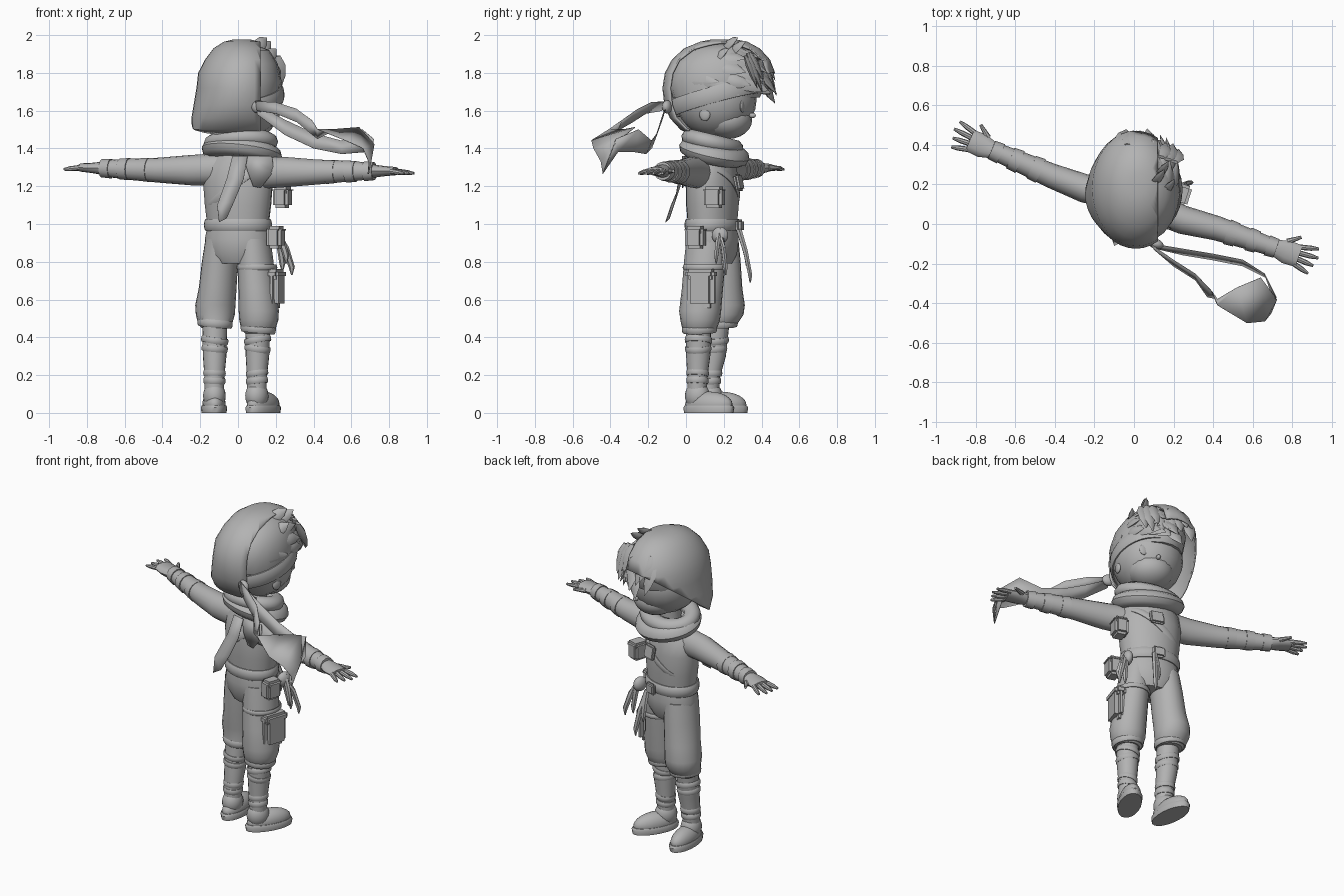
import bpy, bmesh, math, random
from mathutils import Vector, Matrix

if "Cube" in bpy.data.objects:
    bpy.data.objects.remove(bpy.data.objects["Cube"])

random.seed(4)
TURN = math.radians(-18)  # body turned about z
grey = bpy.data.materials.new("plain_grey")
grey.diffuse_color = (0.45, 0.45, 0.45, 1)
grey.use_nodes = True
grey.node_tree.nodes["Principled BSDF"].inputs["Base Color"].default_value = grey.diffuse_color


def finish(name, bm, angle=40):
    bmesh.ops.recalc_face_normals(bm, faces=bm.faces[:])
    me = bpy.data.meshes.new(name)
    bm.to_mesh(me)
    bm.free()
    ob = bpy.data.objects.new(name, me)
    bpy.context.collection.objects.link(ob)
    me.materials.append(grey)
    bpy.ops.object.select_all(action='DESELECT')
    ob.select_set(True)
    bpy.context.view_layer.objects.active = ob
    bpy.ops.object.shade_smooth_by_angle(angle=math.radians(angle))
    return ob


def bridge(bm, loops, caps=True):
    n = len(loops[0])
    for a, b in zip(loops, loops[1:]):
        for i in range(n):
            bm.faces.new((a[i], a[(i + 1) % n], b[(i + 1) % n], b[i]))
    if caps:
        bm.faces.new(loops[0])
        bm.faces.new(loops[-1])


def stack(name, rings, n=20, turn=TURN, cuts=()):
    """Horizontal ellipses (x, y, z, rx, ry); cuts are (point, normal) planes trimming the normal side."""
    bm = bmesh.new()
    loops = []
    for x, y, z, rx, ry in rings:
        loop = []
        for i in range(n):
            a = 2 * math.pi * i / n
            v = Matrix.Rotation(turn, 3, 'Z') @ Vector((rx * math.cos(a), ry * math.sin(a), 0))
            loop.append(bm.verts.new(v + Vector((x, y, z))))
        loops.append(loop)
    bridge(bm, loops)
    for co, no in cuts:
        bmesh.ops.bisect_plane(bm, geom=bm.verts[:] + bm.edges[:] + bm.faces[:], plane_co=co,
                               plane_no=no, clear_outer=True)
    return finish(name, bm)


def tube(name, pts, n=12, ref=None):
    """Path of (x, y, z, half width, half height); height runs along ref."""
    bm = bmesh.new()
    P = [Vector(p[:3]) for p in pts]
    loops = []
    for k, p in enumerate(pts):
        d = (P[min(k + 1, len(P) - 1)] - P[max(k - 1, 0)]).normalized()
        r = ref or (Vector((0, 0, 1)) if abs(d.z) < 0.9 else Vector((0, 1, 0)))
        side = d.cross(r).normalized()
        up = side.cross(d)
        loops.append([bm.verts.new(P[k] + side * p[3] * math.cos(2 * math.pi * i / n)
                                   + up * p[4] * math.sin(2 * math.pi * i / n)) for i in range(n)])
    bridge(bm, loops)
    return finish(name, bm)


def ball(name, loc, size, turn=TURN, floor=None):
    bm = bmesh.new()
    M = Matrix.Translation(loc) @ Matrix.Rotation(turn, 4, 'Z') @ Matrix.Diagonal((*size, 1))
    bmesh.ops.create_uvsphere(bm, u_segments=20, v_segments=12, radius=1, matrix=M)
    if floor is not None:
        for v in bm.verts:
            v.co.z = max(v.co.z, floor)
    return finish(name, bm)


def box(name, loc, size, turn=TURN, lean=0, bevel=0.016):
    bm = bmesh.new()
    M = (Matrix.Translation(loc) @ Matrix.Rotation(turn, 4, 'Z') @ Matrix.Rotation(lean, 4, 'X')
         @ Matrix.Diagonal((*size, 1)))
    bmesh.ops.create_cube(bm, size=1, matrix=M)
    bmesh.ops.bevel(bm, geom=bm.edges[:], offset=min(bevel, min(size) * .4), segments=2, affect='EDGES')
    return finish(name, bm)


def ring(name, loc, rx, ry, half_w, half_h, lean=0, roll=0, n=32, m=10):
    """Closed band round an ellipse; negative lean lowers the front."""
    bm = bmesh.new()
    M = (Matrix.Translation(loc) @ Matrix.Rotation(TURN, 4, 'Z') @ Matrix.Rotation(lean, 4, 'X')
         @ Matrix.Rotation(roll, 4, 'Y'))
    loops = []
    for i in range(n):
        a = 2 * math.pi * i / n
        loops.append([bm.verts.new(M @ Vector((
            (rx + half_w * math.cos(b)) * math.cos(a),
            (ry + half_w * math.cos(b)) * math.sin(a), half_h * math.sin(b))))
            for b in [2 * math.pi * j / m for j in range(m)]])
    bridge(bm, loops + [loops[0]], caps=False)
    return finish(name, bm)


def ribbon(name, pairs):
    """Cloth strip between two edges."""
    bm = bmesh.new()
    rows = [[bm.verts.new(p) for p in pair] for pair in pairs]
    for (a, b), (c, d) in zip(rows, rows[1:]):
        bm.faces.new((a, b, d, c))
    ob = finish(name, bm, 60)
    ob.modifiers.new("thickness", 'SOLIDIFY').thickness = 0.004


# --- head, face, hood
ball("head", (0.03, 0.16, 1.66), (0.205, 0.215, 0.205))
ball("jaw", (0.06, 0.22, 1.55), (0.135, 0.13, 0.1))
ball("nose", (0.11, 0.352, 1.575), (0.013, 0.018, 0.014))
ball("ear", (0.205, 0.1, 1.58), (0.013, 0.03, 0.035))
for s in (-1, 1):
    ball("eye", (0.1 + 0.075 * s, 0.324 - 0.026 * s, 1.625), (0.028, 0.01, 0.034))
tube("neck", [(0.01, 0.14, 1.34, .07, .07), (0.02, 0.15, 1.5, .07, .07)])
hood = stack("hood", [(-.02, .16, 1.465, .17, .12), (-.01, .15, 1.5, .235, .18), (0, .15, 1.56, .247, .235),
                      (.005, .17, 1.63, .24, .285), (.01, .175, 1.72, .23, .3), (.012, .18, 1.8, .223, .292),
                      (.02, .185, 1.87, .195, .26), (.02, .19, 1.93, .15, .2),
                      (.02, .2, 1.965, .095, .125), (.02, .2, 1.978, .04, .06)], n=36, turn=0,
             cuts=(((.12, 0, 0), (1, 0, 0)), ((-.2, .06, 1.475), (.15, .72, -1))))
hood.modifiers.new("thickness", 'SOLIDIFY').thickness = 0.01

# --- hair: scalp and swept locks on the open side
stack("scalp", [(.035, .16, 1.67, .185, .23), (.04, .17, 1.76, .19, .265), (.04, .18, 1.85, .17, .235),
                (.05, .18, 1.92, .115, .16), (.05, .18, 1.955, .03, .05)], turn=0)


def lock(root, direction, length, width, out):
    d = Vector(direction).normalized()
    pts = []
    for t, w in ((0, .5), (.3, 1), (.65, .8), (1, .04)):
        p = Vector(root) + d * length * t + Vector((0, 0, -0.1 * length * t * t))
        pts.append((*p, width * w, width * w * 0.4))
    return tube("hair_lock", pts, n=6, ref=Vector(out).normalized())


for row in range(4):
    for k in range(10):
        lat = math.radians(14 + row * 17)
        lon = math.radians(-75 + k * 16 + random.uniform(-6, 6))
        u = Vector((math.cos(lat) * math.cos(lon), math.cos(lat) * math.sin(lon), math.sin(lat)))
        root = Vector((.04 + .18 * u.x, .165 + .245 * u.y, 1.71 + .24 * u.z))
        if root.x < .08:
            continue
        flow = Vector((-.02, .9, -.25 + random.uniform(-.2, .2)))
        flow -= u * (flow.dot(u) + (.25 if lon < 0 else -.1))  # hug the scalp
        lock(root, flow, random.uniform(.13, .2), random.uniform(.036, .05), u)
for k in range(9):  # fringe over the brow
    x = -.06 + .033 * k
    lock((x, .41 - .012 * k, 1.88 + random.uniform(-.03, .03)),
         (.12, .36, -.75 + random.uniform(-.15, .15)), random.uniform(.13, .18) + .004 * k, .042, (.2, 1, .3))
for x, y, z in ((.12, .24, 1.91), (.1, .2, 1.93), (.15, .15, 1.87)):  # crown spikes
    lock((x, y, z), (.35, .5, .45), .115, .036, (.6, -.3, .6))

# --- headband, knot and tails
ring("headband", (.035, .15, 1.67), .195, .235, .012, .045, lean=.27)
ball("headband_knot", (.11, -.1, 1.62), (.04, .025, .035))
tip = ((.69, -.44, 1.27), (.69, -.44, 1.265))
ribbon("headband_tail_outer", [((.09, -.11, 1.65), (.1, -.13, 1.6)), ((.2, -.185, 1.645), (.2, -.215, 1.585)),
                               ((.31, -.255, 1.61), (.31, -.285, 1.54)), ((.39, -.34, 1.55), (.37, -.37, 1.49)),
                               ((.42, -.41, 1.5), (.42, -.38, 1.45)), ((.57, -.5, 1.44), (.52, -.32, 1.5)),
                               ((.66, -.49, 1.4), (.64, -.27, 1.51)), ((.69, -.45, 1.33), (.72, -.38, 1.42)), tip])
ribbon("headband_tail_inner", [((.1, -.1, 1.63), (.1, -.12, 1.58)), ((.25, -.125, 1.55), (.25, -.155, 1.47)),
                               ((.4, -.15, 1.48), (.4, -.18, 1.4)), ((.55, -.18, 1.44), (.55, -.21, 1.37)),
                               ((.66, -.25, 1.5), (.67, -.27, 1.38)), ((.72, -.37, 1.45), (.70, -.36, 1.38)), tip])

# --- torso, scarf, belt, straps
stack("torso", [(0, .14, .98, .165, .125), (0, .14, 1.1, .18, .135), (0, .14, 1.22, .19, .135),
                (0, .14, 1.31, .18, .12), (.01, .14, 1.37, .12, .1)])
ring("scarf_lower", (.02, .15, 1.38), .155, .125, .062, .05, lean=-.25, roll=.06)
ring("scarf_upper", (.015, .14, 1.43), .15, .115, .05, .045, lean=-.22, roll=-.08)
ribbon("scarf_tail", [((-.03, .0, 1.36), (.05, -.02, 1.36)), ((-.06, -.02, 1.24), (.03, -.04, 1.24)),
                      ((-.11, -.08, 1.1), (-.02, -.06, 1.12)), ((-.1, -.11, 1.01), (-.06, -.09, 1.03))])
ring("belt", (0, .14, .995), .17, .13, .014, .034)
box("belt_buckle", (.05, .285, .99), (.08, .03, .07))
ring("chest_strap", (0, .14, 1.19), .2, .135, .008, .022, roll=-.65)
box("chest_pouch", (.235, .15, 1.14), (.085, .1, .11))
box("chest_flap", (.237, .15, 1.18), (.092, .106, .035))
box("front_clasp", (.06, .28, 1.22), (.09, .025, .09), lean=.2)
ribbon("shoulder_flap", [((.03, .0, 1.36), (.18, -.02, 1.36)), ((.05, -.02, 1.28), (.19, -.03, 1.28)),
                         ((.08, -.015, 1.2), (.12, -.02, 1.19))])

# --- arms, wraps, hands
for side, path in (("far", [(-.1, .15, 1.29), (-.25, .18, 1.285), (-.42, .245, 1.285), (-.58, .315, 1.29), (-.72, .375, 1.295)]),
                   ("near", [(.1, .08, 1.27), (.25, .02, 1.275), (.42, -.022, 1.275), (.58, -.076, 1.28), (.72, -.124, 1.28)])):
    radii = [(.075, .085), (.072, .08), (.062, .066), (.053, .056), (.044, .042)]
    tube(side + "_sleeve", [(*p, *r) for p, r in zip(path, radii)], n=16)
    for t, w in ((.25, .065), (.6, .06), (.92, .053)):  # wraps
        a, b = Vector(path[2]), Vector(path[4])
        p, q = a.lerp(b, t - .08), a.lerp(b, t + .08)
        tube(side + "_arm_wrap", [(*p, w, w), (*q, w - .004, w - .004)], n=14)
    wrist = Vector(path[4])
    d = (wrist - Vector(path[3])).normalized()
    across = Vector((-d.y, d.x, 0)) * (1 if d.x > 0 else -1)
    tube(side + "_palm", [(*wrist, .045, .035), (*(wrist + d * .05), .06, .028), (*(wrist + d * .12), .057, .022)])
    for i in range(4):
        o = across * (-.045 + .03 * i)
        root = wrist + d * .11 + o
        end = root + d * (.105 - .012 * abs(i - 2)) + o * .5 + Vector((0, 0, -.012))
        tube(side + "_finger", [(*root, .014, .014), (*root.lerp(end, .6), .013, .013), (*end, .007, .007)], n=8)
    root = wrist + d * .04 + across * .05
    end = root + d * .06 + across * .045
    tube(side + "_thumb", [(*root, .016, .015), (*end, .008, .008)], n=8)

# --- trousers, shins, boots
stack("hips", [(0, .14, .79, .13, .1), (0, .14, .84, .175, .125), (0, .14, .92, .18, .135), (0, .14, .99, .165, .125)])
for side, hip, knee, ankle, toe, hem in (("far", (-.085, .17), (-.12, .2), (-.125, .125), (-.13, .255), .45),
                                         ("near", (.085, .11), (.11, .075), (.1, .06), (.18, .205), .42)):
    H, K, A, T = map(Vector, (hip, knee, ankle, toe))
    S = K.lerp(A, .5)
    L = S.lerp(K, .5)
    stack(side + "_trouser", [(*L, hem, .07, .07), (*L, hem + .02, .09, .09), (*K, hem + .07, .103, .105),
                              (*K, hem + .12, .106, .112), (*K.lerp(H, .35), .66, .099, .11),
                              (*K.lerp(H, .7), .8, .094, .112), (*H, .92, .085, .11)])
    ring(side + "_trouser_cuff", (*L, hem + .025), .085, .085, .009, .022, roll=.1)
    stack(side + "_shin", [(*A, .07, .052, .052), (*A, .18, .052, .052), (*A.lerp(S, .6), .3, .062, .064), (*S, .46, .066, .066)])
    for z, w in ((.17, .053), (.21, .054), (.34, .064), (.385, .067)):  # leg wraps
        c = A.lerp(S, max(0, (z - .15) / .3))
        ring(side + "_leg_wrap", (*c, z), w, w, .006, .017, roll=random.uniform(-.2, .2))
    heading = math.atan2(T.y - A.y, T.x - A.x) - math.pi / 2
    mid = A.lerp(T, .42)
    ball(side + "_boot", (*mid, .045), (.062, .14, .068), heading, floor=.02)
    ball(side + "_boot_ankle", (*A, .09), (.06, .068, .075), heading, floor=.02)
    stack(side + "_sole", [(*mid, 0, .066, .145), (*mid, .028, .07, .15), (*mid, .04, .064, .142)], turn=heading)

# --- hip gear
box("hip_pouch", (.2, .05, .93), (.08, .1, .12))
box("hip_pouch_flap", (.203, .05, .97), (.086, .106, .04))
box("thigh_bag", (.2, .08, .655), (.065, .155, .2), bevel=.025)
box("thigh_bag_flap", (.202, .08, .735), (.07, .162, .055))
ring("thigh_strap", (.1, .1, .77), .1, .112, .007, .015)


def cord(x, y, dx, dy, drop):
    tube("hanging_cord", [(x, y, .97, .016, .016), (x + dx * .6, y + dy * .6, .97 - drop / 2, .018, .014),
                          (x + dx, y + dy, .97 - drop, .016, .012), (x + dx, y + dy, .93 - drop, .004, .004)], n=6)


for dx, dy, drop in ((.03, .02, .18), (.08, .03, .2), (.05, -.02, .14)):
    cord(.205, .18, dx, dy, drop)
for dx, dy, drop in ((0, .04, .15), (.04, .06, .24)):
    cord(.08, .28, dx, dy, drop)
ball("cord_knot", (.2, .18, .94), (.03, .045, .045))
